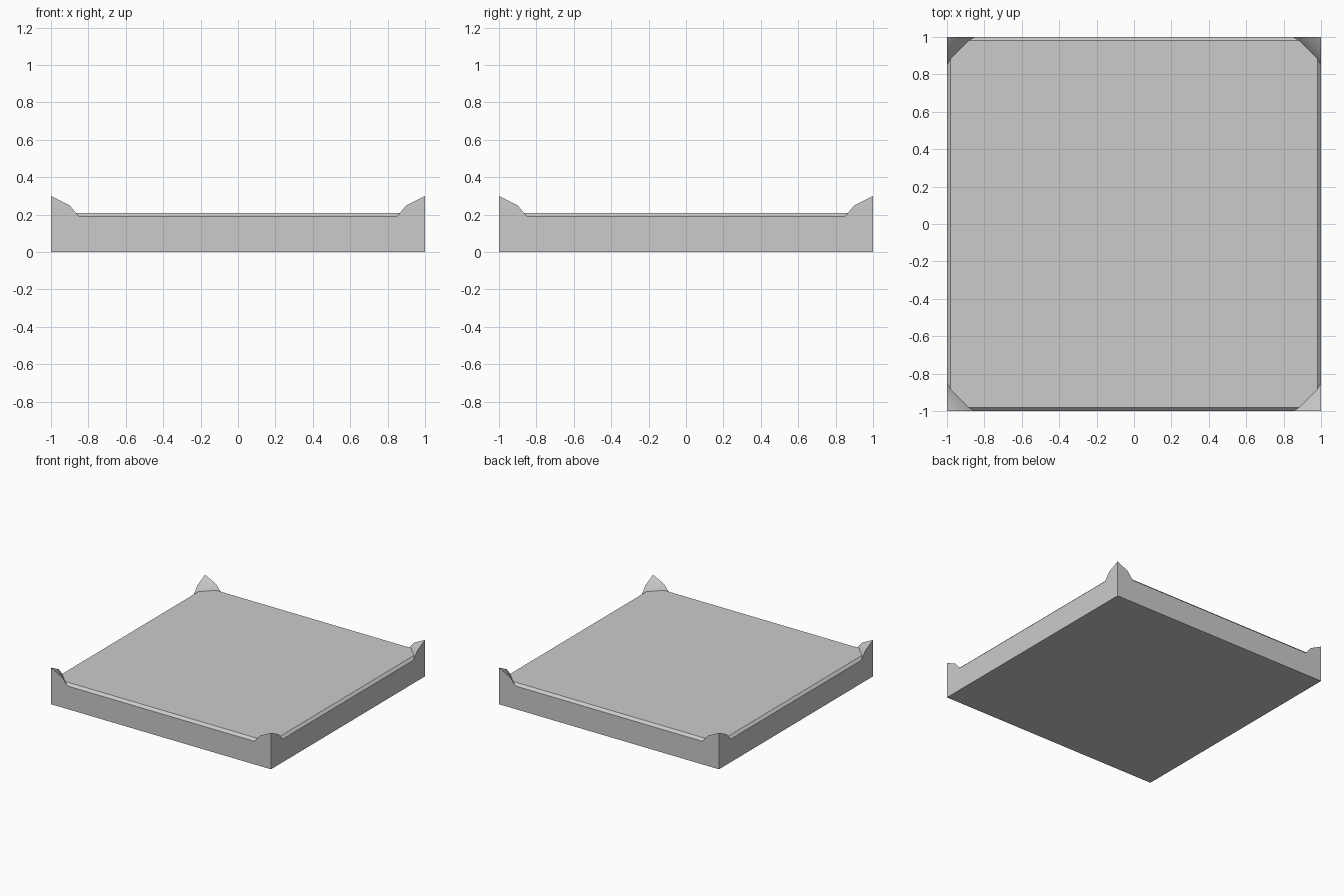
import bpy

if "Cube" in bpy.data.objects:
    bpy.data.objects.remove(bpy.data.objects["Cube"])

# One quarter of the tile; mirrored across x and y
H, RIM, TOP = 0.0, 0.19, 0.21
pts = {
    "o": (0, 0, 0), "bx": (1, 0, 0), "bc": (1, 1, 0), "by": (0, 1, 0),
    "t": (0, 0, TOP), "tx": (0.98, 0, TOP), "ty": (0, 0.98, TOP),
    "rx": (1, 0, RIM), "ry": (0, 1, RIM),
    # raised corner
    "px": (1, 0.85, RIM), "py": (0.85, 1, RIM),
    "ix": (0.98, 0.885, TOP), "iy": (0.885, 0.98, TOP),
    "mx": (1, 0.9, 0.25), "my": (0.9, 1, 0.25), "peak": (1, 1, 0.3),
}
faces = [
    "o by bc bx",               # underside
    "t tx ix iy ty",            # top plate
    "rx px ix tx",              # chamfer on +x
    "ty iy py ry",              # chamfer on +y
    "px mx ix", "iy my py",     # corner flanks
    "ix mx my iy",              # corner inner slope
    "mx peak my",               # corner tip
    "bx bc peak mx px rx",      # outer wall +x
    "by ry py my peak bc",      # outer wall +y
]
names = list(pts)
mesh = bpy.data.meshes.new("floor_tile")
mesh.from_pydata(list(pts.values()), [],
                 [[names.index(n) for n in f.split()] for f in faces])
tile = bpy.data.objects.new("floor_tile", mesh)
bpy.context.collection.objects.link(tile)

mirror = tile.modifiers.new("mirror", 'MIRROR')
mirror.use_axis = (True, True, False)
mirror.use_clip = True

# Bake the mirror, then smooth only the gentle corner slopes
bpy.context.view_layer.objects.active = tile
tile.select_set(True)
bpy.ops.object.modifier_apply(modifier="mirror")
bpy.ops.object.shade_smooth_by_angle(angle=0.5)
